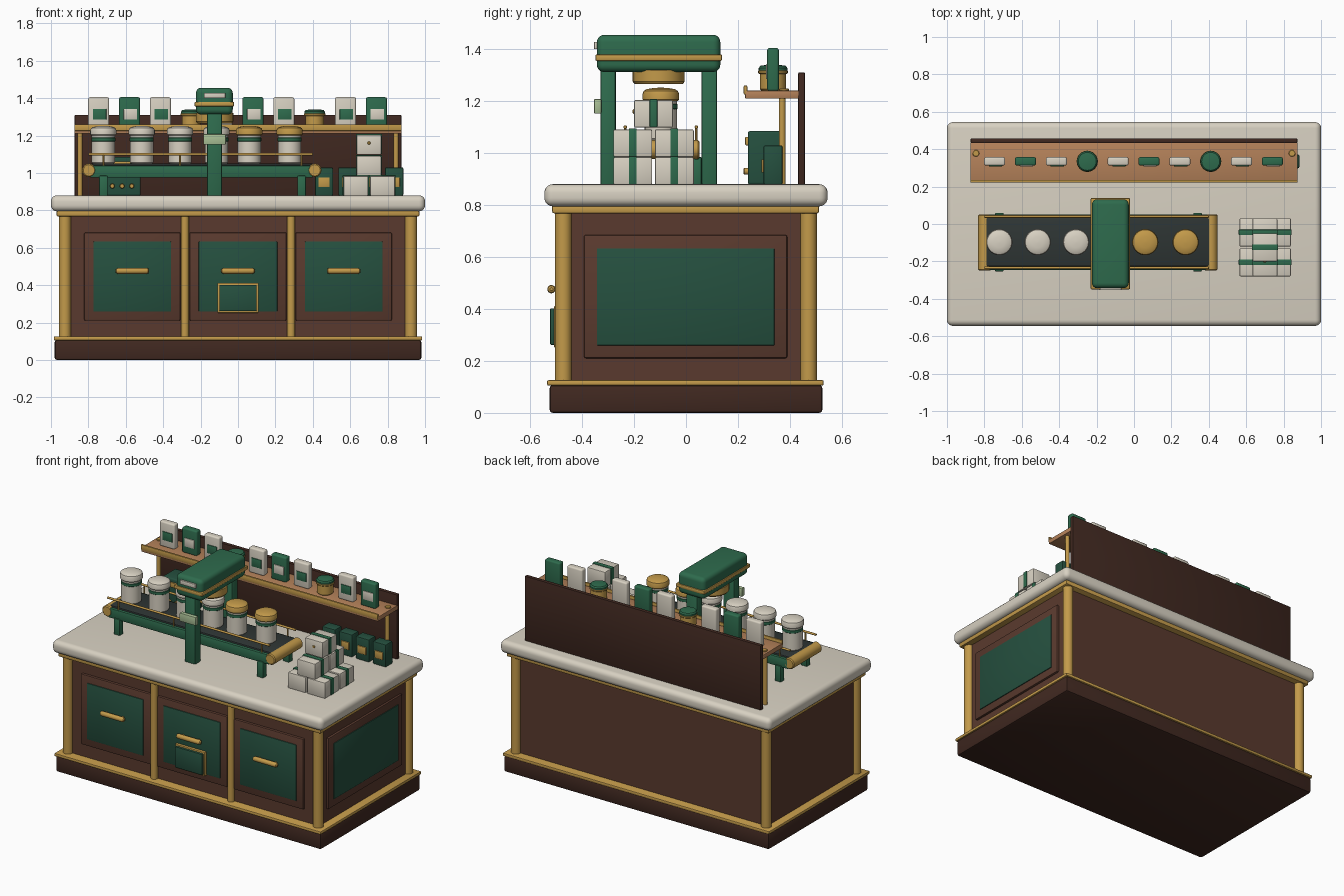
import bpy, bmesh, math
from mathutils import Matrix, Vector

if "Cube" in bpy.data.objects:
    bpy.data.objects.remove(bpy.data.objects["Cube"])

def mat(name, hexa):
    m = bpy.data.materials.new(name)
    c = [int(hexa[i:i + 2], 16) / 255 for i in (0, 2, 4)]
    m.diffuse_color = [((v + 0.055) / 1.055) ** 2.4 if v > 0.04 else v / 12.92 for v in c] + [1]
    m.use_nodes = True
    m.node_tree.nodes["Principled BSDF"].inputs["Base Color"].default_value = m.diffuse_color
    return m

WOOD, DARK, OAK = mat("wood", "5A3A2E"), mat("dark_wood", "402820"), mat("oak", "B5825A")
GREEN, DEEP, PALE = mat("green", "2E6B4D"), mat("deep_green", "25503F"), mat("pale_green", "A9BF95")
GOLD, CREAM, BELT = mat("brass", "C39A4A"), mat("cream", "D8D1C2"), mat("belt", "2E3534")

def finish(name, bm, m):
    me = bpy.data.meshes.new(name)
    bmesh.ops.recalc_face_normals(bm, faces=bm.faces)
    bm.to_mesh(me)
    bm.free()
    me.materials.append(m)
    ob = bpy.data.objects.new(name, me)
    bpy.context.collection.objects.link(ob)
    return ob

def box(name, x, y, z, m, bev=0.004, seg=2):
    """Bevelled box from (min, max) ranges."""
    bm = bmesh.new()
    bmesh.ops.create_cube(bm, size=1)
    for v in bm.verts:
        v.co = Vector([(r[0] + r[1]) / 2 + c * (r[1] - r[0]) for c, r in zip(v.co, (x, y, z))])
    if bev:
        bmesh.ops.bevel(bm, geom=bm.edges[:], offset=bev, segments=seg, profile=0.5, affect='EDGES')
    return finish(name, bm, m)

def lathe(name, pts, loc, m, axis='Z', n=32):
    """Revolve (radius, height) points about an axis through loc."""
    bm = bmesh.new()
    rings = [[bm.verts.new((r * math.cos(2 * math.pi * i / n), r * math.sin(2 * math.pi * i / n), h))
              for i in range(n)] for r, h in pts]
    for a, b in zip(rings, rings[1:]):
        for i in range(n):
            bm.faces.new((a[i], a[(i + 1) % n], b[(i + 1) % n], b[i]))
    bm.faces.new(rings[0])
    bm.faces.new(rings[-1])
    rot = {'Z': Matrix(), 'X': Matrix.Rotation(math.pi / 2, 4, 'Y'),
           'Y': Matrix.Rotation(-math.pi / 2, 4, 'X')}[axis]
    bm.transform(Matrix.Translation(loc) @ rot)
    return finish(name, bm, m)

def rod(name, r, length, loc, m, axis='Z', b=0.003, n=24):
    return lathe(name, [(r - b, 0), (r, b), (r, length - b), (r - b, length)], loc, m, axis, n)

def mid(c, w):
    return (c - w / 2, c + w / 2)

# Cabinet
box("plinth", (-.98, .98), (-.525, .525), (0, .107), DARK, .012)
box("lower_trim", (-.985, .985), (-.535, .53), (.105, .126), GOLD, .006)
box("cabinet_body", (-.93, .93), (-.47, .47), (.12, .78), WOOD, 0)
box("upper_trim", (-.97, .97), (-.515, .512), (.768, .8), GOLD, .007)
box("countertop", (-1, 1), (-.545, .545), (.795, .88), CREAM, .032, 5)
for sx in (-1, 1):
    for sy in (-1, 1):
        rod("corner_post", .032, .65, (sx * .925, sy * .472, .122), GOLD)
    rod("front_divider", .022, .65, (sx * .284, -.478, .122), GOLD)

# Front drawers with handles
for cx, w in ((-.565, .515), (0, .52), (.565, .515)):
    box("drawer_frame", mid(cx, w), (-.486, -.46), (.21, .682), WOOD, .008)
    box("drawer_panel", mid(cx, w - .1), (-.491, -.47), (.258, .633), DEEP, .003)
    lathe("drawer_handle", [(.006, -.09), (.013, -.085), (.016, -.075), (.016, .075), (.013, .085), (.006, .09)],
          (cx, -.518, .476), GOLD, 'X', 20)
    for s in (-.06, .06):
        rod("handle_stud", .008, .04, (cx + s, -.522, .476), GOLD, 'Y', n=12)
box("hatch_rim", (-.11, .11), (-.508, -.48), (.252, .412), GOLD, .004)
box("hatch_panel", (-.1, .1), (-.523, -.49), (.262, .402), DEEP, .004)

# Right end panel
box("side_frame", (.92, .945), (-.393, .39), (.21, .685), WOOD, .008)
box("side_panel", (.93, .95), (-.343, .34), (.26, .633), DEEP, .003)

# Back board and shelf
box("back_board", (-.873, .873), (.432, .458), (.875, 1.31), DARK)
box("shelf", (-.875, .875), (.228, .434), (1.21, 1.24), OAK, .003)
box("shelf_lip", (-.875, .875), (.222, .236), (1.225, 1.26), GOLD, .004)
for s in (-1, 1):
    rod("shelf_post", .013, .34, (s * .845, .37, .875), GOLD)
    rod("post_cap", .018, .012, (s * .845, .378, 1.237), GOLD)

# Packets and jars on the shelf
for i in range(10):
    x = -.745 + i * .165
    if i in (3, 7):
        lathe("jar", [(.044, 1.24), (.05, 1.246), (.05, 1.31)], (x, .335, 0), GOLD)
        rod("jar_rim", .057, .014, (x, .335, 1.305), GOLD)
        lathe("jar_lid", [(.055, 1.315), (.055, 1.328), (.048, 1.336), (.02, 1.34)], (x, .335, 0), GREEN)
    else:
        a, b = (GREEN, CREAM) if i in (1, 5, 9) else (CREAM, GREEN)
        box("packet", mid(x, .112), mid(.335, .045), (1.238, 1.405), a, .01, 3)
        box("packet_label", mid(x + .005, .072), (.308, .32), (1.285, 1.342), b, .002)

# Control box and tins beneath the shelf
box("control_box", (-.725, -.52), (.238, .372), (.878, 1.085), DEEP, .01, 3)
box("control_plate", (-.67, -.575), (.228, .245), (1.03, 1.062), GOLD, .003)
for k in range(3):
    rod("control_knob", .013, .022, (-.672 + k * .052, .222, .93), GOLD, 'Y', n=16)
for k in range(4):
    x = .46 + k * .125
    box("tin", mid(x, .098), (.298, .372), (.878, 1.03), DEEP, .008)
    box("tin_label", mid(x, .06), (.291, .305), (.925, .975), GOLD, .002)

# Conveyor
box("belt", (-.795, .405), (-.226, .034), (.99, 1.05), BELT, .008)
for x in (-.797, .41):
    rod("end_roller", .036, .3, (x, -.248, 1.014), GOLD, 'Y', .006)
for y0, y1, yr in ((-.246, -.222, -.234), (.03, .052, .04)):
    box("side_rail", (-.79, .4), (y0, y1), (.975, 1.04), GREEN, .006)
    rod("guide_rod", .007, 1.2, (-.8, yr, 1.1), GOLD, 'X', .002, 12)
    for x in (-.72, -.31, .34):
        rod("guide_support", .005, .07, (x, yr, 1.03), GOLD, 'Z', .001, 10)
    for x in (-.72, .34):
        box("conveyor_leg", mid(x, .045), mid(yr, .04), (.875, .985), GREEN, .005)

# Canisters riding on the belt
for x, lid in ((-.72, CREAM), (-.515, CREAM), (-.31, CREAM), (-.115, CREAM), (.06, GOLD), (.276, GOLD)):
    y = -.097
    lathe("canister", [(.056, 1.05), (.062, 1.056), (.062, 1.205)], (x, y, 0), CREAM)
    rod("canister_band", .0645, .022, (x, y, 1.168), GREEN)
    lathe("canister_lid", [(.064, 1.2), (.07, 1.206), (.07, 1.228), (.066, 1.239), (.054, 1.246), (.03, 1.25), (.005, 1.252)],
          (x, y, 0), lid)

# Press arch over the belt
for y in ((-.33, -.27), (.06, .12)):
    box("arch_leg", (-.165, -.085), y, (.875, 1.32), GREEN, .008)
box("press_housing", (-.225, -.028), (-.343, .132), (1.312, 1.455), GREEN, .028, 5)
box("housing_band", (-.232, -.021), (-.349, .139), (1.355, 1.38), GOLD, .006)
lathe("press_head", [(.092, 1.265), (.1, 1.275), (.1, 1.32)], (-.125, -.105, 0), GOLD)
box("housing_plate", (-.182, -.068), (-.354, -.335), (1.4, 1.428), CREAM, .003)
box("leg_screen", (-.185, -.065), (-.354, -.326), (1.152, 1.208), PALE, .004)

# Stack of strapped parcels
parcels = [(x, y, .878) for x in (.63, .773) for y in (-.205, -.045)]
parcels += [(.7, -.205, .985), (.7, -.045, .985), (.7, -.125, 1.098)]
for x, y, z in parcels:
    box("parcel", mid(x, .132), mid(y, .15), (z, z + .106), CREAM, .006)
    box("parcel_strap", mid(x, .14), mid(y, .03), (z + .002, z + .11), GREEN, .003)
rod("parcel_seal", .009, .01, (.7, -.205, 1.16), GOLD, 'Y', n=12)

bpy.ops.object.select_all(action='SELECT')
bpy.context.view_layer.objects.active = bpy.context.selected_objects[0]
bpy.ops.object.shade_smooth_by_angle(angle=math.radians(35))
